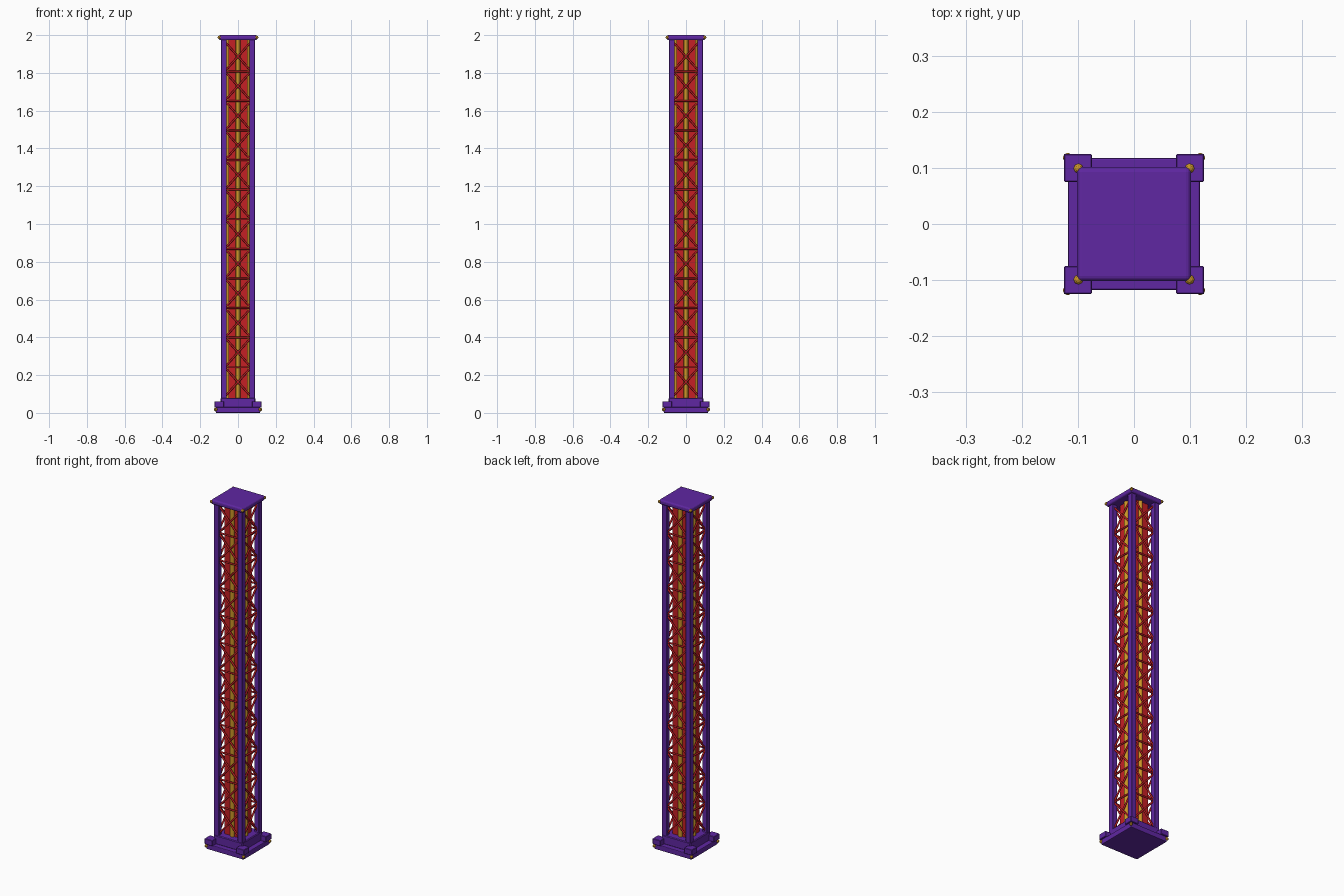
import bpy, math
from mathutils import Vector

if "Cube" in bpy.data.objects:
    bpy.data.objects.remove(bpy.data.objects["Cube"])


def material(name, rgb):
    m = bpy.data.materials.new(name)
    m.diffuse_color = (*rgb, 1)
    m.use_nodes = True
    m.node_tree.nodes["Principled BSDF"].inputs["Base Color"].default_value = m.diffuse_color
    return m


PURPLE = material("purple", (0.115, 0.02, 0.36))
RED = material("red", (0.56, 0.014, 0.018))
GOLD = material("gold", (0.6, 0.3, 0.02))


def finish(name, mat, bevel=0.0, segments=1):
    o = bpy.context.object
    o.name = name
    o.data.materials.append(mat)
    if bevel:
        b = o.modifiers.new("bevel", "BEVEL")
        b.width, b.segments = bevel, segments
    return o


def box(name, mat, center, size, bevel=0.0, segments=1):
    bpy.ops.mesh.primitive_cube_add(size=1, location=center)
    o = bpy.context.object
    o.scale = size
    bpy.ops.object.transform_apply(location=False, rotation=False, scale=True)
    return finish(name, mat, bevel, segments)


def rod(name, mat, a, b, r, sides=8):
    a, b = Vector(a), Vector(b)
    d = b - a
    bpy.ops.mesh.primitive_cylinder_add(vertices=sides, radius=r, depth=d.length, location=(a + b) / 2,
                                        rotation=d.to_track_quat("Z", "Y").to_euler())
    bpy.ops.object.shade_smooth_by_angle(angle=math.radians(50))
    return finish(name, mat)


def stud(name, center, r):
    bpy.ops.mesh.primitive_uv_sphere_add(segments=8, ring_count=6, radius=r, location=center)
    return finish(name, GOLD)


# Stepped base and cap
box("base_plate", PURPLE, (0, 0, 0.015), (0.236, 0.236, 0.03), 0.004, 2)
box("base_step", PURPLE, (0, 0, 0.054), (0.184, 0.184, 0.052), 0.004)
box("cap", PURPLE, (0, 0, 1.9865), (0.204, 0.204, 0.027), 0.009, 3)

# Corner posts, feet and gold studs
for sx in (-1, 1):
    for sy in (-1, 1):
        box("corner_post", PURPLE, (sx * 0.075, sy * 0.075, 1.02), (0.03, 0.03, 1.92), 0.002)
        box("corner_foot", PURPLE, (sx * 0.1, sy * 0.1, 0.045), (0.05, 0.05, 0.032), 0.002)
        stud("cap_stud", (sx * 0.099, sy * 0.099, 1.988), 0.009)
        stud("base_stud", (sx * 0.118, sy * 0.118, 0.018), 0.009)

# Square core with a round gold strip down each face
box("core", RED, (0, 0, 1.025), (0.1, 0.1, 1.9))
for i in range(4):
    a = i * math.pi / 2
    x, y = 0.05 * math.cos(a), 0.05 * math.sin(a)
    rod("core_strip", GOLD, (x, y, 0.075), (x, y, 1.975), 0.012, 16)

# Cross bracing on all four sides
BAYS, Z0, Z1 = 12, 0.085, 1.965
step = (Z1 - Z0) / BAYS
for side in range(4):
    a = side * math.pi / 2

    def p(u, z):
        return (u * math.cos(a) + 0.075 * math.sin(a), u * math.sin(a) - 0.075 * math.cos(a), z)

    for i in range(BAYS):
        z = Z0 + i * step
        rod("diagonal_brace", RED, p(-0.07, z), p(0.07, z + step), 0.005)
        rod("diagonal_brace", RED, p(0.07, z), p(-0.07, z + step), 0.005)
        if i:
            rod("cross_bar", RED, p(-0.07, z), p(0.07, z), 0.005)
